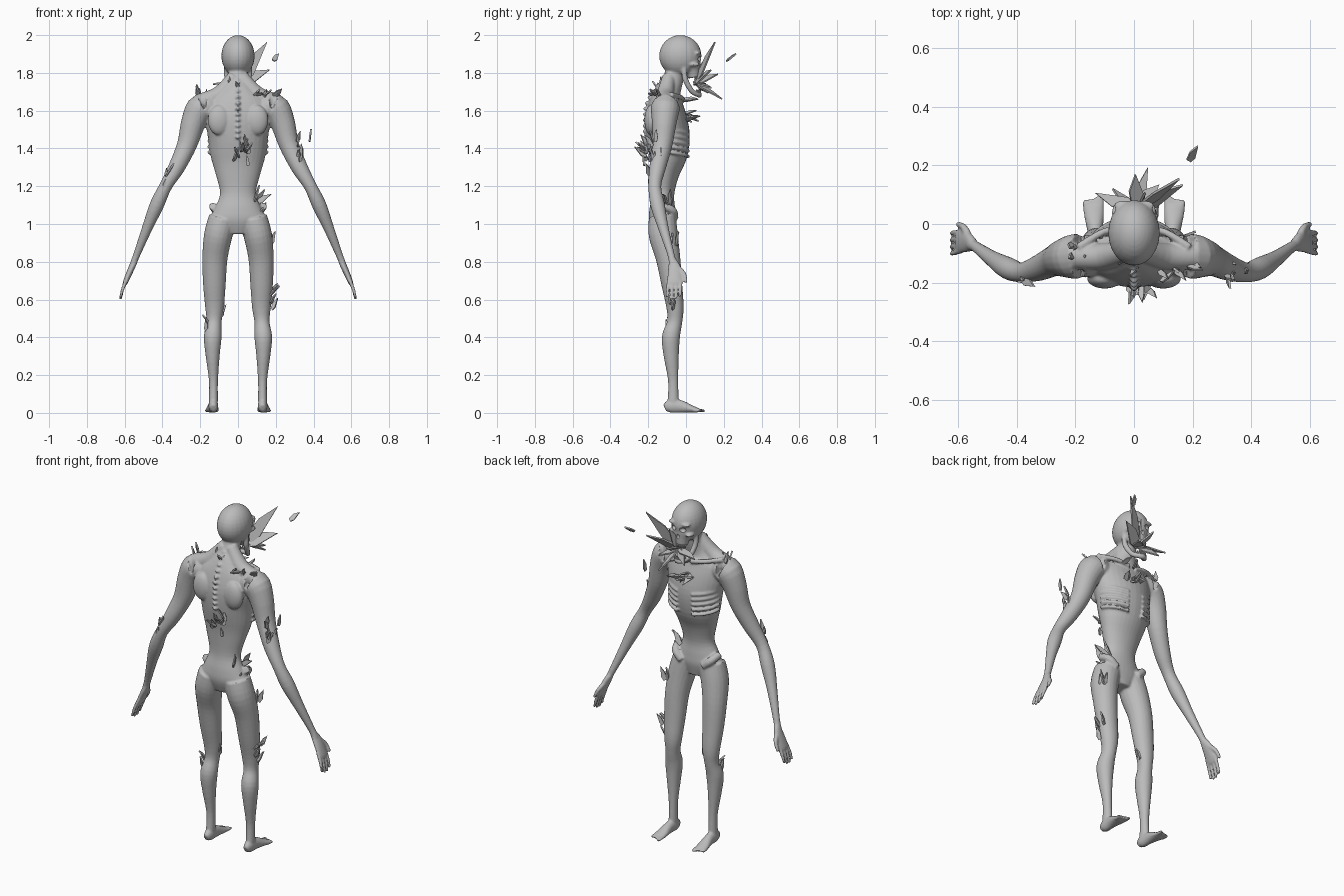
import bpy, bmesh, math, random
from mathutils import Vector, Matrix

random.seed(4)
cube = bpy.data.objects.get("Cube")
if cube:
    bpy.data.objects.remove(cube)

GREY = (0.5, 0.5, 0.5, 1)
grey = bpy.data.materials.new("plain grey")
grey.use_nodes = True
grey.diffuse_color = GREY
grey.node_tree.nodes["Principled BSDF"].inputs["Base Color"].default_value = GREY


def make_object(name, bm):
    mesh = bpy.data.meshes.new(name)
    bmesh.ops.recalc_face_normals(bm, faces=bm.faces)
    bm.to_mesh(mesh)
    bm.free()
    mesh.materials.append(grey)
    obj = bpy.data.objects.new(name, mesh)
    bpy.context.collection.objects.link(obj)
    return obj


def spline(a, b, c, d, t):
    return b + (c - a) * t / 2 + (a * 2 - b * 5 + c * 4 - d) * t**2 / 2 + (b * 3 - a - c * 3 + d) * t**3 / 2


def loft(bm, rows, side=1, steps=4, sides=20):
    """Smooth tube through rows of (x, y, z, half width, half depth)."""
    rows = [Vector((r[0] * side, r[1], r[2], r[3], r[-1])) for r in rows]
    rows = [Vector(r) for r in rows]
    path, last = [], len(rows) - 1
    for i in range(last):
        a, d = rows[max(i - 1, 0)], rows[min(i + 2, last)]
        path += [spline(a, rows[i], rows[i + 1], d, k / steps) for k in range(steps)]
    path.append(rows[-1])
    rings = []
    for i, p in enumerate(path):
        t = (path[min(i + 1, len(path) - 1)] - path[max(i - 1, 0)]).xyz.normalized()
        v = t.cross(Vector((1, 0, 0))).normalized()
        u = v.cross(t)
        angles = [math.tau * k / sides for k in range(sides)]
        rings.append([bm.verts.new(p.xyz + u * p[3] * math.cos(a) + v * p[4] * math.sin(a)) for a in angles])
    for r, s in zip(rings, rings[1:]):
        for k in range(sides):
            n = (k + 1) % sides
            bm.faces.new((r[k], r[n], s[n], s[k]))
    bm.faces.new(rings[0][::-1])
    bm.faces.new(rings[-1])


def ball(bm, centre, size):
    m = Matrix.Translation(centre) @ Matrix.Diagonal((*size, 1))
    bmesh.ops.create_uvsphere(bm, u_segments=24, v_segments=16, radius=1, matrix=m)


body = bmesh.new()

# torso and neck
loft(body, [(0, -.12, .95, .07, .05), (0, -.125, 1.02, .145, .07), (0, -.125, 1.08, .125, .068),
            (0, -.12, 1.16, .095, .058), (0, -.11, 1.26, .117, .072), (0, -.095, 1.36, .145, .1),
            (0, -.095, 1.46, .158, .115), (0, -.105, 1.56, .178, .11), (0, -.105, 1.64, .17, .09),
            (0, -.095, 1.70, .1, .07), (0, -.07, 1.76, .055, .055), (0, -.05, 1.84, .052, .05)], sides=32)

# spine bumps down the back
for k in range(11):
    z = 1.46 + k * .03
    ball(body, (0, -.212 + max(0, z - 1.6) ** 1.5 * 1.4, z), (.014, .018, .011))

# cranium, face and upper jaw
ball(body, (0, -.03, 1.89), (.088, .112, .11))
loft(body, [(0, .02, 1.91, .07, .05), (0, .028, 1.85, .063, .05), (0, .036, 1.81, .045, .04),
            (0, .042, 1.775, .036, .032)])

for s in (1, -1):
    # brow, cheekbone and lower jaw
    ball(body, (s * .036, .062, 1.905), (.034, .018, .01))
    ball(body, (s * .058, .038, 1.845), (.018, .035, .012))
    loft(body, [(.062, -.01, 1.84, .012), (.058, -.005, 1.77, .015), (.042, .03, 1.705, .014),
                (.018, .064, 1.685, .014), (-.004, .07, 1.685, .016)], s)
    # trapezius, shoulder blade and collarbone
    loft(body, [(.02, -.09, 1.78, .035), (.1, -.11, 1.685, .045), (.2, -.11, 1.645, .045)], s)
    ball(body, (s * .1, -.185, 1.55), (.06, .035, .08))
    loft(body, [(.02, -.015, 1.655, .012), (.1, -.025, 1.67, .012), (.19, -.08, 1.685, .014)], s)
    # ribs
    for k in range(5):
        angles = [.3 + .25 * j for j in range(6)]
        loft(body, [(.155 * math.sin(a), -.093 + .112 * math.cos(a), 1.35 + k * .03 + .02 * a, .009)
                    for a in angles], s, 2, 8)
    # arm
    loft(body, [(.11, -.11, 1.6, .06), (.19, -.11, 1.615, .077), (.235, -.115, 1.54, .066),
                (.27, -.125, 1.42, .053), (.325, -.15, 1.3, .044), (.383, -.165, 1.2, .034),
                (.43, -.15, 1.1, .038), (.48, -.12, .98, .028), (.535, -.08, .84, .019),
                (.555, -.07, .79, .017, .021)], s)
    # palm, fingers and thumb
    loft(body, [(.545, -.072, .81, .017, .02), (.567, -.06, .76, .017, .036),
                (.597, -.06, .69, .013, .04), (.6, -.06, .68, .008, .03)], s)
    for f in range(4):
        y = -.09 + f * .021
        tip = .595 + .012 * abs(f - 1.4)
        loft(body, [(.585, y, .715, .01), (.609, y * 1.08, .66, .0095), (.622, y * 1.14, tip, .007)], s, 3, 10)
    loft(body, [(.562, -.045, .77, .014), (.58, -.01, .735, .012), (.602, 0, .69, .008)], s, 3, 10)
    # hip bone
    loft(body, [(.135, -.12, 1.095, .02), (.115, -.07, 1.07, .022), (.07, -.06, 1.03, .02)], s)
    # leg
    loft(body, [(.08, -.125, 1.03, .075, .072), (.105, -.12, .94, .075, .077), (.122, -.095, .82, .067, .065),
                (.125, -.075, .68, .06, .055), (.124, -.058, .56, .05, .046), (.127, -.06, .48, .04, .04),
                (.134, -.08, .4, .047, .048), (.134, -.078, .3, .037, .04), (.13, -.068, .17, .024, .027),
                (.13, -.068, .06, .024, .03)], s)
    # foot and toes
    loft(body, [(.13, -.112, .025, .015, .02), (.13, -.085, .035, .025, .035), (.132, -.03, .034, .026, .034),
                (.136, .03, .02, .034, .02), (.138, .062, .014, .034, .013)], s)
    for t in range(5):
        x = .111 + t * .0135
        loft(body, [(x, .04, .014, .009), (x + .001, .075, .013, .009), (x + .002, .1 - t * .007, .01, .007)], s, 3, 10)

figure = make_object("body", body)

# eye sockets and nose hollow
hollows = bmesh.new()
for s in (1, -1):
    ball(hollows, (s * .033, .087, 1.875), (.022, .028, .017))
ball(hollows, (0, .088, 1.83), (.011, .02, .018))
cutter = make_object("face_hollows", hollows)
cutter.hide_render = True

fuse = figure.modifiers.new("fuse", 'REMESH')
fuse.mode, fuse.voxel_size = 'VOXEL', .0058
soften = figure.modifiers.new("soften", 'SMOOTH')
soften.iterations = 4
cut = figure.modifiers.new("cut", 'BOOLEAN')
cut.operation, cut.object = 'DIFFERENCE', cutter
graph = bpy.context.evaluated_depsgraph_get()
solid = bpy.data.meshes.new_from_object(figure.evaluated_get(graph))
figure.modifiers.clear()
figure.data = solid
bpy.data.objects.remove(cutter)
for v in solid.vertices:
    v.co.z = max(v.co.z, 0)
bpy.context.view_layer.objects.active = figure
figure.select_set(True)
bpy.ops.object.shade_smooth_by_angle(angle=math.radians(40))

# teeth
teeth = bmesh.new()
for row_z, row_y, flip in ((1.772, .042, math.pi), (1.703, .045, 0)):
    for k in range(-4, 5):
        a = k * .3
        m = Matrix.Translation((.035 * math.sin(a), row_y + .03 * math.cos(a), row_z)) @ Matrix.Rotation(flip, 4, 'X')
        bmesh.ops.create_cone(teeth, cap_ends=True, segments=6, radius1=.006, radius2=.003, depth=.02, matrix=m)
make_object("teeth", teeth)


def shard(bm, base, tip, width, spin=0):
    """Thin, irregular five-sided splinter from base to tip."""
    base, along = Vector(base), Vector(tip) - Vector(base)
    rot = along.to_track_quat('X', 'Z').to_matrix().to_4x4() @ Matrix.Rotation(spin, 4, 'X')
    outline = ((0, -.3), (.3, -.5), (1, .1), (.55, .5), (.05, .3))
    rings = [[bm.verts.new(base + rot @ Vector((along.length * a, width * b, h))) for a, b in outline]
             for h in (-.004, .004)]
    bm.faces.new(rings[0][::-1])
    bm.faces.new(rings[1])
    for k in range(5):
        n = (k + 1) % 5
        bm.faces.new((rings[0][k], rings[0][n], rings[1][n], rings[1][k]))


# large splinters bursting from the mouth, and one flying free
mouth = bmesh.new()
start = (.01, .05, 1.75)
for tip, width, spin in (((.16, .155, 1.96), .07, 1.2), ((.17, .13, 1.81), .07, .9), ((.05, .19, 1.66), .04, .3),
                         ((.01, .17, 1.79), .06, .5), ((-.13, .11, 1.74), .05, .2), ((-.07, .12, 1.69), .05, 1),
                         ((.09, .13, 1.72), .06, 0), ((.04, .11, 1.88), .04, 1.5)):
    shard(mouth, start, tip, width, spin)
shard(mouth, (.185, .215, 1.865), (.22, .265, 1.9), .03, .6)
make_object("mouth_splinters", mouth)

# clusters: name, centre, spread, direction, count, length
for name, centre, spread, direction, count, size in (
        ("back", (.02, -.215, 1.38), (.04, .01, .07), (.1, -.3, .6), 9, .08),
        ("left_arm", (.35, -.165, 1.39), (.035, .03, .06), (.2, -.2, .8), 9, .07),
        ("right_elbow", (-.39, -.185, 1.22), (.02, .01, .05), (0, -.4, 1), 3, .08),
        ("left_shoulder", (.14, -.15, 1.68), (.07, .04, .01), (.5, -.2, .3), 6, .06),
        ("right_shoulder", (-.19, -.08, 1.68), (.03, .04, .01), (-.2, -.2, 1), 4, .07),
        ("neck", (-.03, -.14, 1.7), (.06, .02, .04), (0, -.2, 1), 4, .07),
        ("chest", (.02, -.005, 1.6), (.08, .01, .06), (.2, .9, .1), 10, .09),
        ("left_hip", (.11, -.13, 1.1), (.02, .06, .05), (.4, -.1, .5), 5, .09),
        ("left_thigh", (.165, -.06, .86), (.01, .03, .05), (.2, .2, 1), 3, .08),
        ("left_knee", (.175, -.06, .6), (.01, .03, .05), (.3, .1, .8), 6, .08),
        ("right_knee_inner", (-.09, -.06, .53), (.015, .02, .03), (.4, 0, 1), 3, .07),
        ("right_knee_outer", (-.16, -.08, .46), (.01, .02, .03), (-.5, -.3, .7), 3, .08)):
    bm = bmesh.new()
    for _ in range(count):
        base = Vector(c + random.uniform(-d, d) for c, d in zip(centre, spread))
        way = Vector(d + random.uniform(-.4, .4) for d in direction).normalized()
        length = size * random.uniform(.6, 1.1)
        shard(bm, base - way * length * .2, base + way * length * .8, length * .35, random.uniform(0, 3))
    make_object(name + "_splinters", bm)
